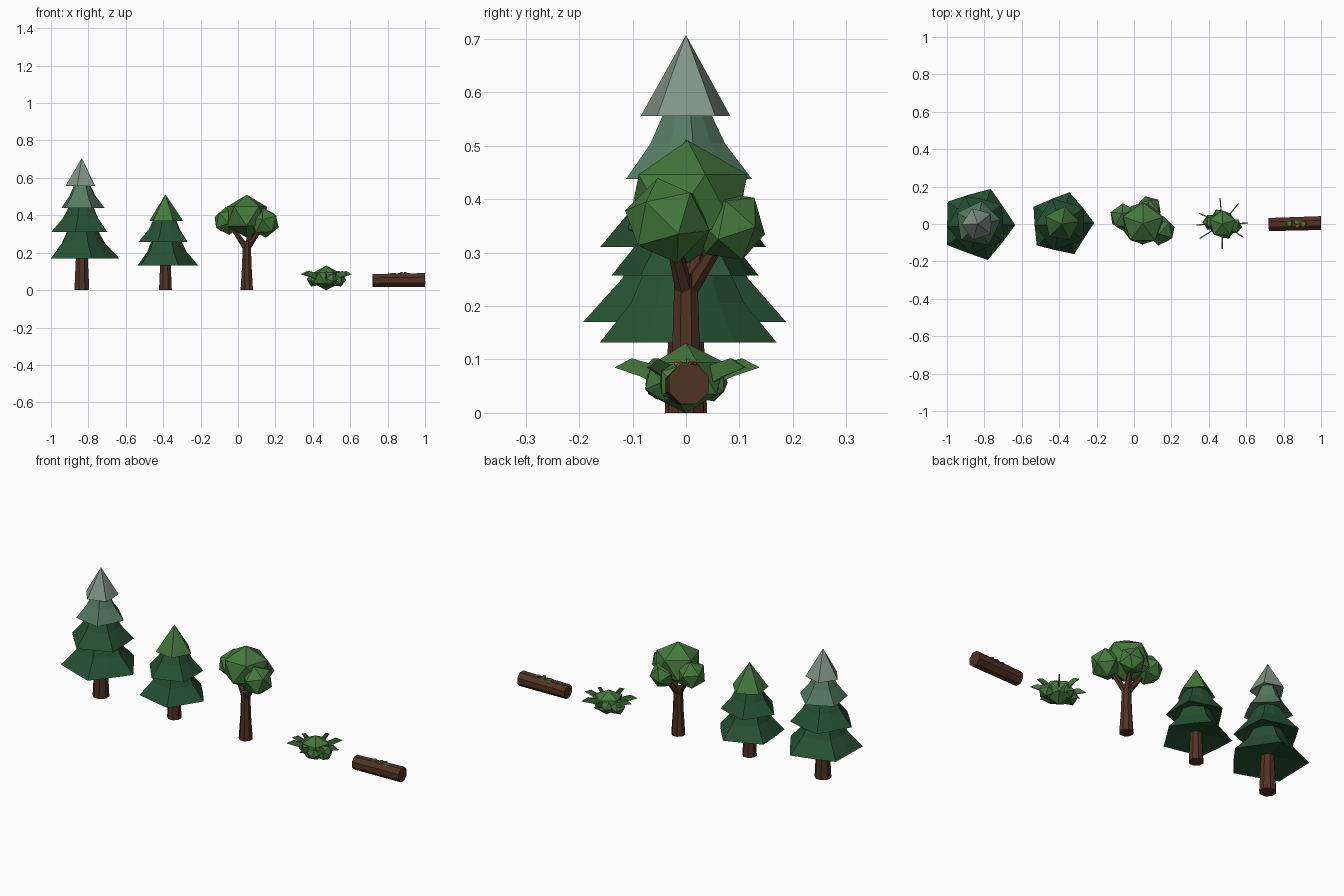
import bpy, bmesh, math, random
from mathutils import Vector, Matrix

random.seed(4)
cube = bpy.data.objects.get("Cube")
if cube:
    bpy.data.objects.remove(cube, do_unlink=True)


def material(name, rgb):
    m = bpy.data.materials.new(name)
    m.use_nodes = True
    m.diffuse_color = (*rgb, 1)
    bsdf = next(n for n in m.node_tree.nodes if n.type == 'BSDF_PRINCIPLED')
    bsdf.inputs["Base Color"].default_value = (*rgb, 1)
    bsdf.inputs["Roughness"].default_value = 0.9
    return m


DARK = material("dark pine green", (0.019, 0.083, 0.033))
GREEN = material("leaf green", (0.058, 0.19, 0.045))
FROST = material("frosted green", (0.09, 0.195, 0.122))
SNOW = material("snowy grey green", (0.22, 0.30, 0.25))
BROWN = material("bark brown", (0.08, 0.032, 0.017))
RED = material("mushroom red", (0.4, 0.03, 0.01))
ORANGE = material("mushroom orange", (0.55, 0.18, 0.01))


def finish(name, bm, mat):
    bmesh.ops.recalc_face_normals(bm, faces=bm.faces[:])
    mesh = bpy.data.meshes.new(name)
    bm.to_mesh(mesh)
    bm.free()
    mesh.materials.append(mat)
    obj = bpy.data.objects.new(name, mesh)
    bpy.context.collection.objects.link(obj)
    return obj


def loft(name, rings, mat):
    """Skin a list of rings; a ring with one point closes to a tip."""
    bm = bmesh.new()
    loops = [[bm.verts.new(p) for p in ring] for ring in rings]
    for a, b in zip(loops, loops[1:]):
        n = max(len(a), len(b))
        for i in range(n):
            j = (i + 1) % n
            if len(a) == 1:
                bm.faces.new((a[0], b[i], b[j]))
            elif len(b) == 1:
                bm.faces.new((a[i], a[j], b[0]))
            else:
                bm.faces.new((a[i], a[j], b[j], b[i]))
    for end in (loops[0], loops[-1]):
        if len(end) > 2:
            bm.faces.new(end)
    return finish(name, bm, mat)


def tube(name, stations, mat=BROWN, sides=8):
    """Faceted tube through (point, radius) stations."""
    axis = Vector(stations[-1][0]) - Vector(stations[0][0])
    q = axis.to_track_quat('Z', 'Y')
    rings = []
    for p, r in stations:
        angles = [(i + 0.5) * math.tau / sides for i in range(sides)]
        rings.append([Vector(p) + q @ Vector((r * math.cos(a), r * math.sin(a), 0))
                      for a in angles])
    return loft(name, rings, mat)


def tier(name, x, low, high, r, neck, turn, mat):
    """Five-pointed flared skirt with a recessed underside."""
    jitter = [random.uniform(-0.05, 0.05) for _ in range(5)]

    def ring(radius, z, dip):
        pts = []
        for i in range(10):
            a = math.radians(turn) + i * math.pi / 5 + (jitter[i // 2] if i % 2 == 0 else 0)
            k = radius * (dip if i % 2 else 1)
            pts.append((x + k * math.cos(a), k * math.sin(a), z))
        return pts

    rings = [[(x, 0, low + 0.03)], ring(r, low, 0.82)]
    if neck:
        rings.append(ring(r * 0.45 + neck * 0.45, low + (high - low) * 0.48, 0.86))
        rings.append(ring(neck, high, 0.9))
    rings.append([(x, 0, high + (0.01 if neck else 0))])
    return loft(name, rings, mat)


def blob(name, center, scale, spin=(0, 0, 0), mat=GREEN):
    """Faceted clump of foliage."""
    bm = bmesh.new()
    rot = Matrix.Rotation(spin[2], 4, 'Z') @ Matrix.Rotation(spin[0], 4, 'X') \
        @ Matrix.Rotation(spin[1], 4, 'Y')
    size = Matrix.Diagonal((*scale, 1))
    bmesh.ops.create_icosphere(bm, subdivisions=1, radius=1,
                               matrix=Matrix.Translation(center) @ size @ rot)
    return finish(name, bm, mat)


# Tall snowy pine
X = -0.835
tube("tall_pine_trunk", [((X, 0, 0), 0.043), ((X, 0, 0.24), 0.031)])
tier("tall_pine_tier_1", X, 0.17, 0.34, 0.2, 0.075, 0, DARK)
tier("tall_pine_tier_2", X, 0.31, 0.465, 0.165, 0.06, 40, DARK)
tier("tall_pine_tier_3", X, 0.438, 0.575, 0.125, 0.04, 10, FROST)
tier("tall_pine_tip", X, 0.556, 0.707, 0.088, 0, 36, SNOW)

# Short pine
X = -0.388
tube("short_pine_trunk", [((X, 0, 0), 0.037), ((X, 0, 0.2), 0.028)])
tier("short_pine_tier_1", X, 0.132, 0.285, 0.175, 0.075, 3, DARK)
tier("short_pine_tier_2", X, 0.257, 0.395, 0.145, 0.055, 38, DARK)
tier("short_pine_tip", X, 0.37, 0.512, 0.095, 0, 8, GREEN)

# Broadleaf tree: trunk, forked branches and crown clumps
X = 0.047
tube("broadleaf_trunk", [((X, 0, 0), 0.036), ((X, 0, 0.12), 0.028), ((X, 0, 0.26), 0.023)])
crown = {
    "right": ((-0.055, 0.035, 0.37), 0.078),
    "left": ((0.142, -0.035, 0.36), 0.082),
    "back": ((0.08, 0.082, 0.35), 0.07),
}
for side, (c, r) in crown.items():
    tube("broadleaf_branch_" + side, [((X, 0, 0.22), 0.018), (c, 0.01)], sides=6)
    blob("broadleaf_clump_" + side, c, (r, r, r),
         (random.uniform(0.2, 0.8), random.uniform(0.2, 0.8), c[0] * 9))
blob("broadleaf_crown", (X, 0.003, 0.395), (0.125, 0.125, 0.115), (0, 0, 0.3))

# Bush: overlapping clumps with upright pointed leaves
X = 0.472
blob("bush_core", (X, 0, 0.065), (0.08, 0.08, 0.066), (0, 0, 0.3))
for i, (dx, dy, r) in enumerate([(-0.06, 0.01, 0.045), (0.062, -0.012, 0.044),
                                 (-0.015, 0.04, 0.042), (0.02, -0.04, 0.042)]):
    blob(f"bush_clump_{i + 1}", (X + dx, dy, 0.057), (r, r, r * 0.95), (0.4 * i, 0.5, i))

for i, deg in enumerate([2, 52, 95, 155, 182, 213, 270, 328]):
    a = math.radians(deg)
    out, side = Vector((math.cos(a), math.sin(a), 0)), Vector((-math.sin(a), math.cos(a), 0))
    reach = random.uniform(0.94, 1.02)
    shape = [(0.05, 0.05), (0.055, 0.088), (0.108, 0.102), (0.142, 0.085), (0.09, 0.068)]
    rings = [[Vector((X, 0, z)) + out * r * reach + side * s for r, z in shape]
             for s in (-0.003, 0.003)]
    loft(f"bush_leaf_{i + 1}", rings, GREEN)

# Fallen log with moss and mushrooms
tube("log", [((0.72, -0.003, 0.051), 0.038), ((1.0, 0.005, 0.054), 0.04)])
for i, (x, y, r) in enumerate([(0.83, 0.002, 0.02), (0.868, 0.01, 0.016), (0.905, 0, 0.02)]):
    tube(f"log_moss_{i + 1}", [((x, y, 0.086), r), ((x, y, 0.0925), r * 0.75)], GREEN, 6)
for name, x, y, mat in [("orange", 0.873, -0.014, ORANGE), ("red", 0.893, 0.012, RED)]:
    tube(name + "_mushroom_stem", [((x, y, 0.08), 0.004), ((x, y, 0.092), 0.003)], mat, 6)
    blob(name + "_mushroom_cap", (x, y, 0.092), (0.01, 0.01, 0.006), mat=mat)
